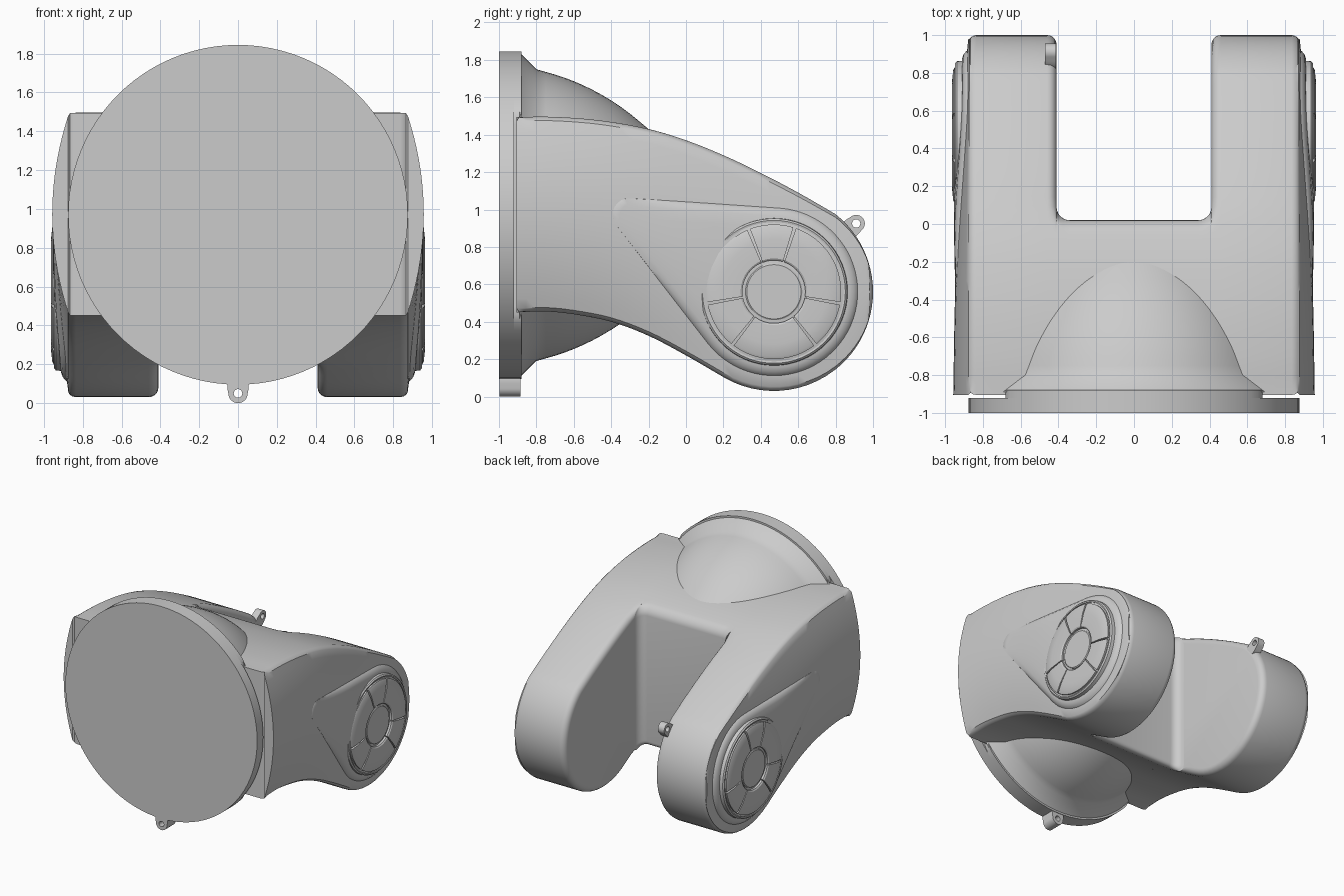
import bpy, bmesh
from math import sin, cos, pi, sqrt, radians, atan2

if "Cube" in bpy.data.objects:
    bpy.data.objects.remove(bpy.data.objects["Cube"])

grey = bpy.data.materials.new("light grey")
grey.use_nodes = True
grey.diffuse_color = (0.6, 0.6, 0.6, 1)
grey.node_tree.nodes["Principled BSDF"].inputs["Base Color"].default_value = grey.diffuse_color

HUB_Y, HUB_Z, HUB_R = 0.47, 0.56, 0.53
FRONT, AXIS_Z = -0.905, 0.97
TOP = [(FRONT, 1.495), (-0.7, 1.495), (-0.45, 1.475), (-0.2, 1.43), (0, 1.37),
       (0.2, 1.29), (0.4, 1.195), (0.6, 1.09), (0.8, 0.975)]
BOTTOM = [(FRONT, 0.45), (-0.75, 0.455), (-0.6, 0.44), (-0.4, 0.4), (-0.2, 0.325),
          (0, 0.22), (0.2, 0.104)]
BULGE = [(FRONT, 0.087), (-0.4, 0.078), (0.1, 0.06), (0.47, 0.042), (0.9, 0.015), (1.0, 0.005)]


def smoothstep(a, b, v):
    t = min(max((v - a) / (b - a), 0), 1)
    return t * t * (3 - 2 * t)


def curve(pts, v):
    """Smooth interpolation through a few points."""
    v = min(max(v, pts[0][0]), pts[-1][0])
    slope = lambda i: ((pts[min(i + 1, len(pts) - 1)][1] - pts[max(i - 1, 0)][1])
                       / (pts[min(i + 1, len(pts) - 1)][0] - pts[max(i - 1, 0)][0]))
    i = max(k for k in range(len(pts) - 1) if pts[k][0] <= v)
    (a, p), (b, q) = pts[i], pts[i + 1]
    h, t = b - a, (v - a) / (b - a)
    return (p + (q - p) * t * t * (3 - 2 * t)
            + h * t * (1 - t) * (slope(i) * (1 - t) - slope(i + 1) * t))


def hub_arc(y):
    return sqrt(max(HUB_R ** 2 - (y - HUB_Y) ** 2, 0))


def top(y):
    return HUB_Z + hub_arc(y) if y >= 0.8 else curve(TOP, y)


def bottom(y):
    return HUB_Z - hub_arc(y) if y >= 0.2 else curve(BOTTOM, y)


def side_x(y, z):
    """Outer surface of an arm."""
    mid, half = (top(y) + bottom(y)) / 2, (top(y) - bottom(y)) / 2
    return 0.87 + curve(BULGE, y) * (1 - ((z - mid) / max(half, 0.001)) ** 2)


def loft(name, rings, cap_start=True, cap_end=True, closed=False, angle=35):
    """Skin a row of equal closed loops."""
    bm = bmesh.new()
    loops = [[bm.verts.new(p) for p in r] for r in rings]
    n = len(loops[0])
    pairs = list(zip(loops, loops[1:])) + ([(loops[-1], loops[0])] if closed else [])
    for a, b in pairs:
        for i in range(n):
            j = (i + 1) % n
            bm.faces.new((a[i], a[j], b[j], b[i]))
    if cap_start and not closed:
        bm.faces.new(loops[0][::-1])
    if cap_end and not closed:
        bm.faces.new(loops[-1])
    bmesh.ops.remove_doubles(bm, verts=bm.verts, dist=0.0001)
    bmesh.ops.recalc_face_normals(bm, faces=bm.faces)
    me = bpy.data.meshes.new(name)
    bm.to_mesh(me)
    bm.free()
    me.materials.append(grey)
    ob = bpy.data.objects.new(name, me)
    bpy.context.collection.objects.link(ob)
    bpy.ops.object.select_all(action='DESELECT')
    ob.select_set(True)
    bpy.context.view_layer.objects.active = ob
    bpy.ops.object.shade_smooth_by_angle(angle=radians(angle))
    return ob


def circle(r, n=96):
    return [(r * cos(2 * pi * i / n), r * sin(2 * pi * i / n)) for i in range(n)]


def inset(pts, d, weight=lambda y: 1):
    """Move a clockwise loop inwards."""
    out = []
    for i, (y, z) in enumerate(pts):
        (y0, z0), (y1, z1) = pts[i - 1], pts[(i + 1) % len(pts)]
        ty, tz = y1 - y0, z1 - z0
        k = d * weight(y) / sqrt(ty * ty + tz * tz)
        out.append((y + tz * k, z - ty * k))
    return out


# Arm outline: upper edge, round hub end, lower edge
ys = [FRONT + (0.8 - FRONT) * i / 34 for i in range(35)]
a0 = atan2(0.8 - HUB_Y, hub_arc(0.8))
ys += [HUB_Y + HUB_R * sin(a0 + (pi / 2 - a0) * i / 12) for i in range(1, 13)]
outline = [(y, top(y)) for y in ys] + [(y, bottom(y)) for y in ys[-2::-1]]


def arm(name, s):
    rings = []
    slot = lambda y: smoothstep(0.0, 0.12, y)
    for i in range(6):                                   # rounded inner edge
        a = pi / 2 * i / 5
        loop = inset(outline, 0.05 * (1 - sin(a)), slot)
        rings.append([(s * (0.46 - 0.05 * cos(a)), y, z) for y, z in loop])
    for x, d in ((0.835, 0), (0.853, 0.004), (0.865, 0.012)):  # outer edge
        rings.append([(s * x, y, z) for y, z in inset(outline, d)])
    for i in range(11):                                  # bulged side
        u = 0.96 * (1 - i / 10)
        loop = []
        for y, z in outline:
            mid = (top(y) + bottom(y)) / 2
            z = mid + (z - mid) * u
            y = min(y, 0.98)
            loop.append((s * (0.87 + curve(BULGE, y) * (1 - u * u)), y, z))
        rings.append(loop)
    loft(name, rings, cap_end=False)


# Core between the arms, with filleted slot corners and soft rear edges
def core_ring(x):
    d = max(abs(x) - 0.34, 0)
    end = 0.02 + 0.07 - sqrt(max(0.07 ** 2 - d * d, 0))
    r = 0.06
    cols = [(FRONT + (end - r - FRONT) * i / 22, 0) for i in range(23)]
    cols += [(end - r + r * sin(pi * i / 12), r * (1 - cos(pi * i / 12))) for i in range(1, 7)]
    return ([(x, y, top(y) - k) for y, k in cols]
            + [(x, y, bottom(y) + k) for y, k in cols[::-1]])


corner = [0.34 + 0.07 * sin(pi / 2 * i / 6) for i in range(7)]
loft("core", [core_ring(x) for x in [-c for c in corner[::-1]] + corner])


# Raised teardrop panel on each side
def teardrop(name, s):
    big, small, (fy, fz) = 0.455, 0.09, (-0.32, 0.98)
    dy, dz = fy - HUB_Y, fz - HUB_Z
    lean, spread = atan2(dz, dy), pi / 2 - (big - small) / sqrt(dy * dy + dz * dz)
    pts = []
    for i in range(49):
        a = lean + spread + (2 * pi - 2 * spread) * i / 48
        pts.append((HUB_Y + big * cos(a), HUB_Z + big * sin(a)))
    ends = [(fy + small * cos(lean + spread * k), fz + small * sin(lean + spread * k))
            for k in (-1, -0.75, -0.5, -0.25, 0, 0.25, 0.5, 0.75, 1)]
    for (p, q) in ((pts[-1], ends[0]), (ends[-1], pts[0])):
        line = [(p[0] + (q[0] - p[0]) * i / 12, p[1] + (q[1] - p[1]) * i / 12) for i in range(1, 12)]
        pts += line + (ends if q == ends[0] else [])
    rings = []
    for scale, h in ((1, -0.012), (0.98, 0.004), (0.94, 0.018), (0.89, 0.024), (0.75, 0.024),
                     (0.55, 0.024), (0.35, 0.024), (0.15, 0.024), (0, 0.024)):
        loop = []
        for y, z in pts:
            y, z = HUB_Y + (y - HUB_Y) * scale, HUB_Z + (z - HUB_Z) * scale
            k = smoothstep(-0.42, 0.15, y) if h > 0 else 1
            loop.append((s * (side_x(y, z) + h * k), y, z))
        rings.append(loop)
    loft(name, rings, cap_start=False, cap_end=False)


# Hub cover: base disc, split rim panels and centre button
def hub(side, s):
    def turned(name, profile):
        loft(name, [[(s * x, HUB_Y + p, HUB_Z + q) for p, q in circle(r, 64)] for r, x in profile])
    turned(side + "_hub_base", ((0.385, 0.86), (0.385, 0.932), (0.37, 0.938)))
    turned(side + "_hub_button", ((0.152, 0.9), (0.152, 0.945), (0.145, 0.95)))
    section = ((0.168, 0.92), (0.168, 0.955), (0.178, 0.962), (0.28, 0.964),
               (0.345, 0.957), (0.36, 0.95), (0.36, 0.92))
    splits = (-10, 72, 112, 190, 232, 308, 350)
    for k, (a, b) in enumerate(zip(splits, splits[1:])):
        steps = [radians(a + 1.2 + (b - a - 2.4) * i / 12) for i in range(13)]
        loft(f"{side}_hub_panel_{k + 1}",
             [[(s * x, HUB_Y + r * cos(t), HUB_Z + r * sin(t)) for r, x in section] for t in steps],
             angle=25)
    rim = ((0.372, 0.9), (0.372, 0.945), (0.382, 0.947), (0.392, 0.938), (0.395, 0.9))
    loft(side + "_hub_rim",
         [[(s * x, HUB_Y + r * c, HUB_Z + r * d) for r, x in rim] for c, d in circle(1, 64)],
         closed=True)


for side, s in (("left", 1), ("right", -1)):
    arm(side + "_arm", s)
    teardrop(side + "_side_panel", s)
    hub(side, s)


# Front disc, its clipped backing and the flared cowl behind it
def front_turned(name, profile, clip=9):
    loft(name, [[(max(-clip, min(clip, p)), y, AXIS_Z + q) for p, q in circle(r)]
                for y, r in profile])


front_turned("front_disc", ((-1, 0.875), (-0.92, 0.875)))
front_turned("disc_backing", ((-0.92, 0.875), (-0.88, 0.875)), 0.68)
cowl = [(-0.8, 0.78), (-0.65, 0.735), (-0.5, 0.67), (-0.35, 0.58), (-0.2, 0.46), (-0.05, 0.33)]
front_turned("cowl", [(-0.89, 0.87)] + [(-0.8 + 0.05 * i, curve(cowl, -0.8 + 0.05 * i))
                                        for i in range(16)])


# Pierced lugs
def lug(name, place, r, hole, root, lean, lo, hi):
    outer, inner = [], []
    for c, d in circle(1, 32):
        reach = r * c if c > 0 else root * c
        width = r * d * (1 if c > 0 else 1 - 0.5 * c)
        for loop, p, q in ((outer, reach, width), (inner, hole * c, hole * d)):
            loop.append((p * cos(lean) - q * sin(lean), p * sin(lean) + q * cos(lean)))
    loft(name, [[place(p, q, w) for p, q in loop]
                for loop, w in ((outer, lo), (outer, hi), (inner, hi), (inner, lo))], closed=True)


lug("disc_lug", lambda p, q, w: (p, w, 0.05 + q), 0.05, 0.022, 0.1, -pi / 2, -0.998, -0.885)
lug("arm_lug", lambda p, q, w: (w, 0.91 + p, 0.925 + q), 0.046, 0.022, 0.11,
    atan2(0.365, 0.44), -0.47, -0.412)
